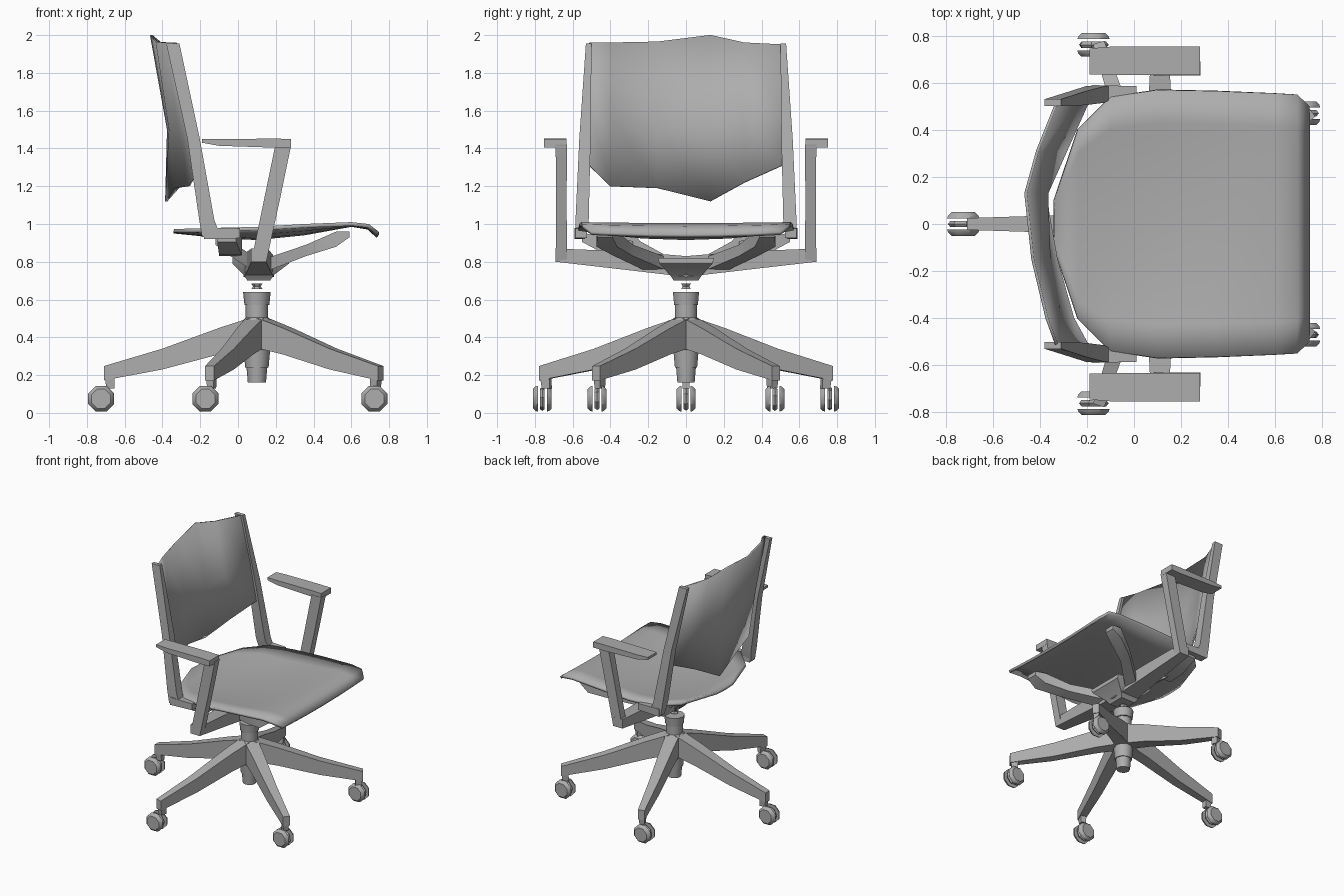
import bpy, bmesh, math
from mathutils import Vector

old = bpy.data.objects.get("Cube")
if old:
    bpy.data.objects.remove(old, do_unlink=True)

grey = bpy.data.materials.new("mid_grey")
grey.use_nodes = True
grey.diffuse_color = (0.42, 0.42, 0.42, 1)
grey.node_tree.nodes["Principled BSDF"].inputs["Base Color"].default_value = grey.diffuse_color

X, Y, Z = Vector((1, 0, 0)), Vector((0, 1, 0)), Vector((0, 0, 1))
CENTRE_X = 0.1


def finish(name, bm, mirror=False, thickness=0, angle=40):
    """Turn a bmesh into a smooth-shaded object, optionally mirrored over y or thickened."""
    bmesh.ops.recalc_face_normals(bm, faces=bm.faces)
    me = bpy.data.meshes.new(name)
    bm.to_mesh(me)
    bm.free()
    me.materials.append(grey)
    for p in me.polygons:
        p.use_smooth = True
    me.set_sharp_from_angle(angle=math.radians(angle))
    ob = bpy.data.objects.new(name, me)
    bpy.context.collection.objects.link(ob)
    if thickness:
        mod = ob.modifiers.new("thickness", "SOLIDIFY")
        mod.thickness = thickness
        mod.offset = 0
    if mirror:
        mod = ob.modifiers.new("mirror", "MIRROR")
        mod.use_axis = (False, True, False)
        mod.use_mirror_merge = False
    return ob


def skin(bm, rings, closed=True):
    """Bridge consecutive rings of points with quads and cap the ends when closed."""
    rows = [[bm.verts.new(p) for p in r] for r in rings]
    n = len(rows[0])
    for a, b in zip(rows, rows[1:]):
        for i in range(n if closed else n - 1):
            j = (i + 1) % n
            bm.faces.new((a[i], a[j], b[j], b[i]))
    if closed:
        bm.faces.new(rows[0])
        bm.faces.new(rows[-1])


def loft(name, u, v, sections, mirror=False):
    """Rectangular bar through sections of (centre, half size on u, half size on v)."""
    bm = bmesh.new()
    corners = ((-1, -1), (1, -1), (1, 1), (-1, 1))
    skin(bm, [[Vector(c) + u * hu * a + v * hv * b for a, b in corners]
              for c, hu, hv in sections])
    return finish(name, bm, mirror)


def lathe(name, profile, origin, axis=Z, sides=10, phase=0):
    """Round part from (radius, distance along axis) pairs."""
    bm = bmesh.new()
    u = X
    v = axis.cross(X)
    turns = [phase + math.tau * i / sides for i in range(sides)]
    skin(bm, [[Vector(origin) + axis * h + (u * math.cos(t) + v * math.sin(t)) * r
               for t in turns] for r, h in profile])
    return finish(name, bm)


def sheet(name, rows, thickness):
    bm = bmesh.new()
    skin(bm, rows, closed=False)
    return finish(name, bm, thickness=thickness, angle=60)


# Central column
base = (CENTRE_X, 0, 0)
lathe("column_lower_tip", [(0.048, 0.16), (0.055, 0.24)], base)
lathe("column_lower_sleeve", [(0.062, 0.24), (0.07, 0.33)], base)
lathe("base_hub", [(0.06, 0.32), (0.08, 0.38), (0.075, 0.49), (0.055, 0.51)], base)
lathe("column_collar", [(0.06, 0.5), (0.06, 0.57)], base)
lathe("column_upper_sleeve", [(0.066, 0.572), (0.073, 0.64)], base)
lathe("column_pin", [(0.03, 0.655), (0.02, 0.67), (0.03, 0.685)], base, sides=6)

# Five legs with twin-wheel casters
for i in range(5):
    t = math.radians(36 + 72 * i)
    out = Vector((math.cos(t), math.sin(t), 0))
    side = Z.cross(out)

    def at(r, z):
        return Vector(base) + out * r + Z * z

    loft(f"leg_{i}", side, Z, [
        (at(0.03, 0.425), 0.05, 0.08), (at(0.2, 0.38), 0.045, 0.07),
        (at(0.5, 0.285), 0.035, 0.055), (at(0.81, 0.21), 0.025, 0.038)])
    loft(f"caster_stem_{i}", side, out, [
        (at(0.78, 0.19), 0.022, 0.025), (at(0.775, 0.13), 0.018, 0.022)])
    hub = at(0.8, 0.075) - X * 0.025
    lathe(f"caster_hood_{i}", [(0.055, -0.013), (0.065, 0), (0.055, 0.013)],
          hub, Y, 7, t)
    for s in (-1, 1):
        lathe(f"caster_wheel_{i}_{'left' if s > 0 else 'right'}",
              [(0.074, 0.024 * s), (0.07, 0.036 * s), (0.055, 0.05 * s)],
              hub, Y, 8, math.pi / 8)

# Tilt mechanism and the links that carry the seat
loft("tilt_mechanism", X, Y, [
    ((0.11, 0, 0.7), 0.06, 0.065), ((0.11, 0, 0.73), 0.08, 0.085),
    ((0.12, 0, 0.79), 0.15, 0.14), ((0.12, 0, 0.82), 0.15, 0.15)])
loft("front_strut", Y, Z, [
    ((0.14, 0.14, 0.78), 0.06, 0.035), ((0.36, 0.33, 0.86), 0.05, 0.03),
    ((0.52, 0.42, 0.92), 0.055, 0.04), ((0.59, 0.43, 0.945), 0.04, 0.015)], True)
loft("rear_link", Y, Z, [
    ((0.08, 0.16, 0.79), 0.06, 0.04), ((-0.04, 0.29, 0.87), 0.045, 0.04),
    ((-0.12, 0.31, 0.92), 0.04, 0.03)], True)
loft("side_link", X, Z, [
    ((-0.05, 0.28, 0.87), 0.05, 0.04), ((-0.04, 0.42, 0.88), 0.06, 0.045),
    ((-0.06, 0.55, 0.93), 0.05, 0.025)], True)

# Arms
loft("arm_beam", X, Z, [
    ((0.11, 0, 0.775), 0.08, 0.055), ((0.11, 0.3, 0.805), 0.06, 0.05),
    ((0.11, 0.69, 0.835), 0.04, 0.035)], True)
loft("arm_post", X, Y, [
    ((0.11, 0.66, 0.8), 0.04, 0.03), ((0.18, 0.66, 1.13), 0.042, 0.028),
    ((0.24, 0.66, 1.42), 0.042, 0.03)], True)
loft("armrest", Y, Z, [
    ((-0.19, 0.69, 1.44), 0.055, 0.01), ((-0.1, 0.693, 1.432), 0.06, 0.018),
    ((0.2, 0.693, 1.428), 0.06, 0.024), ((0.28, 0.693, 1.428), 0.06, 0.022)], True)

# Seat: stations of x, half width, edge height, centre height
stations = [
    (-0.34, 0.1, 0.965, 0.96), (-0.24, 0.4, 0.965, 0.95), (-0.1, 0.54, 0.97, 0.935),
    (0.1, 0.57, 0.975, 0.925), (0.35, 0.565, 0.99, 0.95), (0.6, 0.555, 1.0, 0.995),
    (0.69, 0.55, 0.99, 0.98), (0.74, 0.5, 0.95, 0.935)]
spread = [-1, -0.75, -0.4, 0, 0.4, 0.75, 1]
sheet("seat", [[(x, w * f, mid + (edge - mid) * f * f) for f in spread]
               for x, w, edge, mid in stations], 0.02)

# Backrest shell: columns of y, then (x, z) at top, middle and bottom
columns = [
    (-0.51, (-0.33, 1.96), (-0.25, 1.6), (-0.2, 1.31)),
    (-0.4, (-0.37, 1.96), (-0.32, 1.58), (-0.26, 1.2)),
    (-0.15, (-0.43, 1.965), (-0.36, 1.5), (-0.33, 1.19)),
    (0.13, (-0.46, 2.0), (-0.37, 1.5), (-0.38, 1.12)),
    (0.31, (-0.41, 1.96), (-0.34, 1.55), (-0.29, 1.22)),
    (0.51, (-0.33, 1.95), (-0.25, 1.6), (-0.2, 1.31))]
sheet("backrest", [[(x, y, z) for x, z in pts] for y, *pts in columns], 0.012)

# Uprights holding the backrest, with feet along the seat sides
loft("back_upright", X, Y, [
    ((-0.14, 0.56, 0.93), 0.05, 0.025), ((-0.165, 0.55, 1.02), 0.04, 0.035),
    ((-0.235, 0.535, 1.45), 0.033, 0.03), ((-0.345, 0.515, 1.955), 0.035, 0.015)], True)
loft("upright_foot", Y, Z, [
    ((-0.18, 0.56, 0.95), 0.03, 0.03), ((0.01, 0.555, 0.95), 0.03, 0.025)], True)
